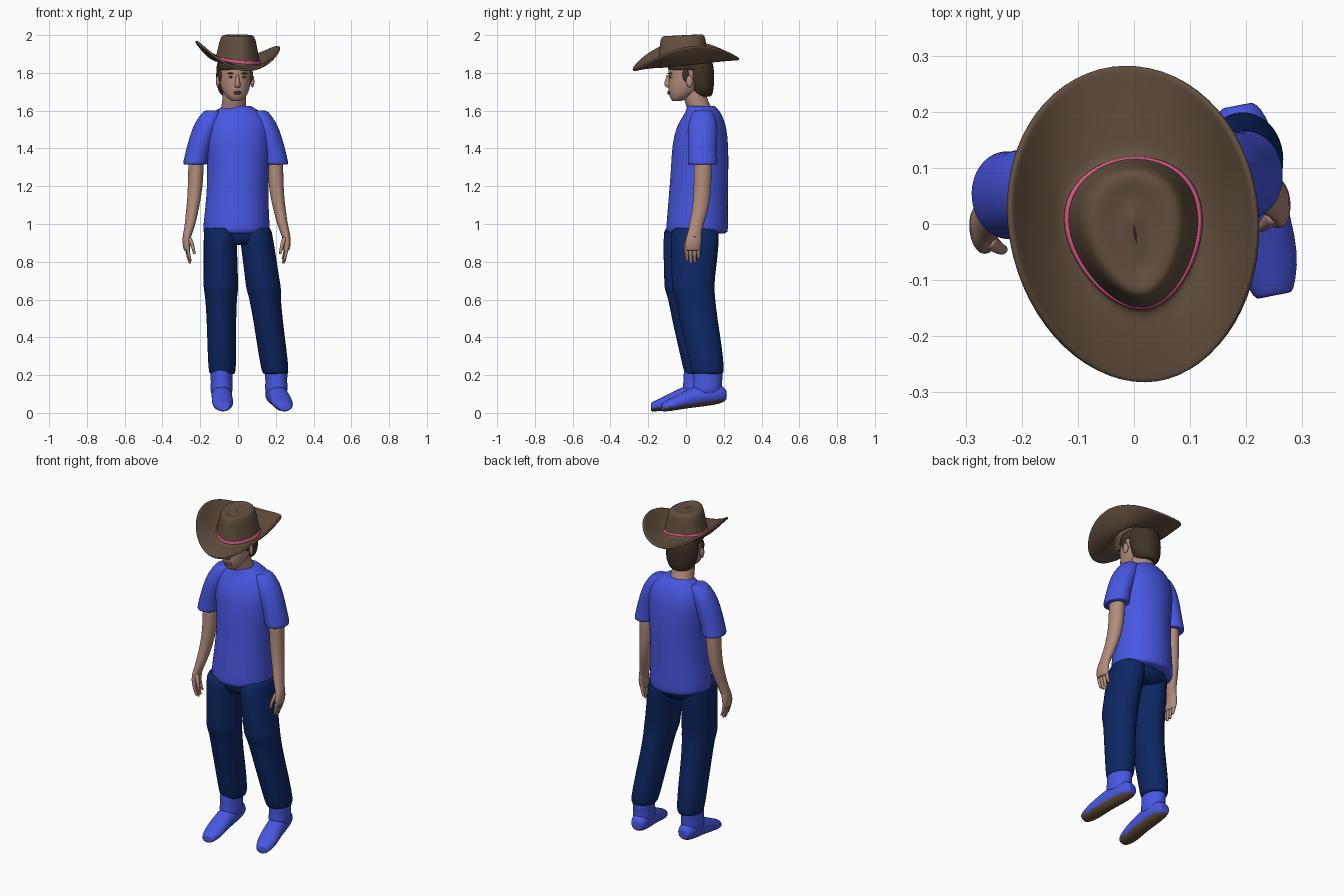
import bpy, bmesh
from math import sin, cos, tau, radians, sqrt
from mathutils import Vector

if "Cube" in bpy.data.objects:
    bpy.data.objects.remove(bpy.data.objects["Cube"])


def material(name, *rgb):
    mat = bpy.data.materials.new(name)
    mat.use_nodes = True
    mat.diffuse_color = (*rgb, 1)
    mat.node_tree.nodes["Principled BSDF"].inputs["Base Color"].default_value = (*rgb, 1)
    return mat


skin = material("skin", .44, .26, .2)
hair = material("dark brown hair", .05, .033, .02)
felt = material("brown felt", .125, .08, .05)
pink = material("pink ribbon", .7, .1, .23)
blue = material("bright blue cloth", .065, .095, .76)
denim = material("navy denim", .004, .02, .125)
leather = material("brown sole", .12, .075, .04)
white = material("eye white", .6, .55, .5)
lip = material("lip", .3, .12, .1)


def skin_rings(name, rings, mat, cap=True, level=1, thickness=0, turn=0, shift=(0, 0)):
    """Bridge equal rings of points into one smooth tube."""
    bm = bmesh.new()
    loops = [[bm.verts.new(p) for p in ring] for ring in rings]
    count = len(loops[0])
    for low, high in zip(loops, loops[1:]):
        for i in range(count):
            j = (i + 1) % count
            bm.faces.new((low[i], low[j], high[j], high[i]))
    if cap:
        bm.faces.new(loops[0])
        bm.faces.new(loops[-1])
    bmesh.ops.recalc_face_normals(bm, faces=bm.faces)
    mesh = bpy.data.meshes.new(name)
    for face in bm.faces:
        face.smooth = True
    bm.to_mesh(mesh)
    bm.free()
    obj = bpy.data.objects.new(name, mesh)
    bpy.context.collection.objects.link(obj)
    mesh.materials.append(mat)
    if thickness:
        solid = obj.modifiers.new("thickness", "SOLIDIFY")
        solid.thickness, solid.offset = thickness, 0
    sub = obj.modifiers.new("smooth", "SUBSURF")
    sub.levels = sub.render_levels = level
    obj.rotation_euler.z = radians(turn)
    obj.location = (*shift, 0)
    return obj


def loft(name, rings, mat, along="z", sides=20, **options):
    """Rings are x, y, z and two radii; the tube runs along z or y."""
    def points(x, y, z, a, b, size=1):
        out = []
        for i in range(sides):
            u, v = a * size * cos(tau * i / sides), b * size * sin(tau * i / sides)
            out.append((x + u, y + v, z) if along == "z" else (x + u, y, z + v))
        return out
    body = [points(*r) for r in rings]
    # inset end rings keep hems and tips crisp
    body = [points(*rings[0], .85)] + body + [points(*rings[-1], .85)]
    return skin_rings(name, body, mat, **options)


def ball(name, place, size, mat, turn=0, shift=(0, 0)):
    x, y, z = place
    a, b, c = size
    rings = [(x, y, z + c * k, a * sqrt(1 - k * k), b * sqrt(1 - k * k))
             for k in (-.98, -.8, -.4, 0, .4, .8, .98)]
    return loft(name, rings, mat, sides=12, turn=turn, shift=shift)


# Shirt body
loft("shirt", [
    (-.005, .058, .95, .18, .167), (-.005, .06, 1, .176, .164), (0, .065, 1.15, .164, .157),
    (.005, .073, 1.3, .162, .153), (0, .075, 1.42, .175, .15), (0, .082, 1.52, .176, .133),
    (0, .09, 1.58, .15, .1), (0, .088, 1.605, .105, .085), (0, .08, 1.625, .076, .075),
], blue, sides=28, turn=3)

# Sleeves, arms and hands: mirrored, then turned with the shoulders
for side, s in (("left", 1), ("right", -1)):
    def limb(part, rings, mat, sides=14):
        loft(f"{side}_{part}", [(s * x, *rest) for x, *rest in rings], mat,
             sides=sides, turn=5, shift=(-.006, 0))

    limb("sleeve", [(.215, .07, 1.315, .066, .08), (.212, .07, 1.335, .066, .08),
                    (.204, .07, 1.38, .063, .077), (.178, .072, 1.46, .069, .08),
                    (.148, .077, 1.54, .07, .08), (.12, .08, 1.6, .05, .055)], blue, 20)
    limb("arm", [(.265, .02, .93, .024, .038), (.247, .03, .99, .028, .038),
                 (.236, .05, 1.05, .033, .043), (.224, .062, 1.12, .036, .046),
                 (.214, .07, 1.2, .041, .048), (.21, .072, 1.35, .043, .05)], skin)
    limb("palm", [(.264, .012, .86, .017, .042), (.268, .014, .9, .022, .047),
                  (.262, .022, .95, .023, .038), (.252, .028, .98, .024, .036)], skin)
    for number, drop in enumerate((.06, .075, .07, .05)):
        y = -.02 + .021 * number
        limb(f"finger_{number}", [(.248, y + .004, .865 - drop, .007, .008),
                                  (.258, y, .865 - drop / 2, .01, .011),
                                  (.264, y, .88, .011, .012)], skin, 8)
    limb("thumb", [(.228, -.025, .84, .007, .008), (.235, -.026, .88, .011, .012),
                   (.255, -.005, .93, .015, .018)], skin, 8)

# Trousers
loft("trouser_seat", [(-.003, .04, .89, .13, .1), (-.003, .045, .93, .175, .132),
                      (-.003, .05, 1.02, .17, .13)], denim)
LEG = [(.205, .115, .066, .08), (.225, .115, .074, .089), (.35, .095, .077, .097),
       (.5, .065, .079, .102), (.62, .048, .085, .106), (.655, .038, .094, .115),
       (.7, .038, .092, .114), (.85, .045, .09, .127), (.98, .05, .088, .13)]
for side, hip, splay, back in (("left", .092, .14, 0), ("right", -.095, .015, -.04)):
    loft(f"{side}_trouser_leg",
         [(hip + splay * (.97 - z), y + back, z, a, b) for z, y, a, b in LEG], denim)

# Boots: ankle cuff and foot, with the underside as sole
SHOE = [(.1, .095, .03, .028), (.075, .1, .05, .052), (0, .098, .056, .062),
        (-.08, .083, .054, .056), (-.15, .06, .058, .042), (-.2, .042, .053, .034),
        (-.245, .031, .035, .024)]
for side, x, y, turn in (("left", .203, .113, 11), ("right", -.087, .06, 2)):
    loft(f"{side}_boot_cuff", [(0, 0, .1, .056, .075), (0, 0, .14, .062, .08),
                               (0, .002, .16, .056, .076), (0, .005, .2, .061, .08),
                               (0, .005, .24, .056, .075)], blue, turn=turn, shift=(x, y))
    foot = loft(f"{side}_boot", [(0, v, z, a, c) for v, z, a, c in SHOE], blue,
                along="y", turn=turn, shift=(x, y))
    foot.data.materials.append(leather)
    for face in foot.data.polygons:
        face.material_index = int(face.normal.z < -.6)

# Neck and head, turned slightly to one side
pose = dict(turn=7, shift=(-.014, 0))
loft("neck", [(0, .09, 1.56, .075, .07), (0, .075, 1.61, .068, .066),
              (0, .048, 1.66, .063, .063), (0, .04, 1.74, .06, .06)], skin, **pose)
loft("head", [(0, -.047, 1.652, .028, .027), (0, -.032, 1.672, .053, .056),
              (0, -.01, 1.7, .07, .084), (0, .005, 1.74, .082, .102),
              (0, .012, 1.785, .085, .106), (0, .015, 1.83, .085, .113),
              (0, .02, 1.87, .076, .1)], skin, **pose)
loft("hair_back", [(0, .09, 1.675, .055, .045), (0, .08, 1.695, .08, .065),
                   (0, .073, 1.75, .095, .078), (0, .064, 1.81, .096, .088),
                   (0, .055, 1.87, .09, .085)], hair, **pose)
loft("hair_fringe", [(0, .02, 1.812, .09, .117), (0, .02, 1.84, .091, .122),
                     (0, .02, 1.87, .085, .112)], hair, **pose)
loft("nose", [(0, -.092, 1.722, .014, .012), (0, -.1, 1.737, .018, .021),
              (0, -.095, 1.76, .011, .017), (0, -.09, 1.79, .009, .014)],
     skin, sides=10, **pose)
for z in (1.699, 1.69):
    ball("lip", (0, -.09, z), (.024, .011, .005), lip, **pose)
for side, s in (("left", 1), ("right", -1)):
    ball(f"{side}_ear", (s * .092, .008, 1.755), (.011, .02, .032), skin, **pose)
    ball(f"{side}_sideburn", (s * .083, -.012, 1.79), (.01, .018, .035), hair, **pose)
    ball(f"{side}_eye", (s * .034, -.084, 1.779), (.014, .008, .006), white, **pose)
    ball(f"{side}_iris", (s * .034, -.089, 1.779), (.006, .005, .006), hair, **pose)
    ball(f"{side}_brow", (s * .036, -.086, 1.797), (.02, .009, .004), hair, **pose)

# Hat: crown and curled brim form one shell
SIDES = 32
ANGLES = [tau * i / SIDES for i in range(SIDES)]


def base_height(c, s):
    return 1.85 + .015 * s - .012 * c


def crown_point(angle, size, lift):
    """Egg-shaped ring, pinched at the front; lift runs from base to top."""
    c, s = cos(angle), sin(angle)
    z = base_height(c, s)
    top = 1.992 + .005 * s
    return Vector((.112 * size * c * (1 + .22 * s), -.017 + .13 * sqrt(size) * s,
                   z + (top - z) * lift))


def brim_point(angle, t):
    c, s = cos(angle), sin(angle)
    start = crown_point(angle, 1, 0)
    rim = Vector((.222 * c * (1 + .04 * s), .285 * s, 1.843 + .03 * s + .112 * c * c - .014 * c))
    point = start.lerp(rim, t)
    point.z = start.z + (rim.z - start.z) * t ** 1.6
    return point


shell = [[brim_point(a, t) for a in ANGLES] for t in (1, .97, .75, .5, .25, .06)]
for size, lift in ((.97, .1), (.9, .4), (.82, .7), (.76, .92), (.66, 1.03),
                   (.48, 1), (.25, .93), (.08, .97), (.005, 1)):
    shell.append([crown_point(a, size, lift) for a in ANGLES])
skin_rings("hat", shell, felt, cap=False, thickness=.012, turn=8)
band = [[crown_point(a, size, lift) for a in ANGLES]
        for size, lift in ((1.06, .03), (1.03, .2))]
skin_rings("hat_band", band, pink, cap=False, thickness=.01, turn=8)
